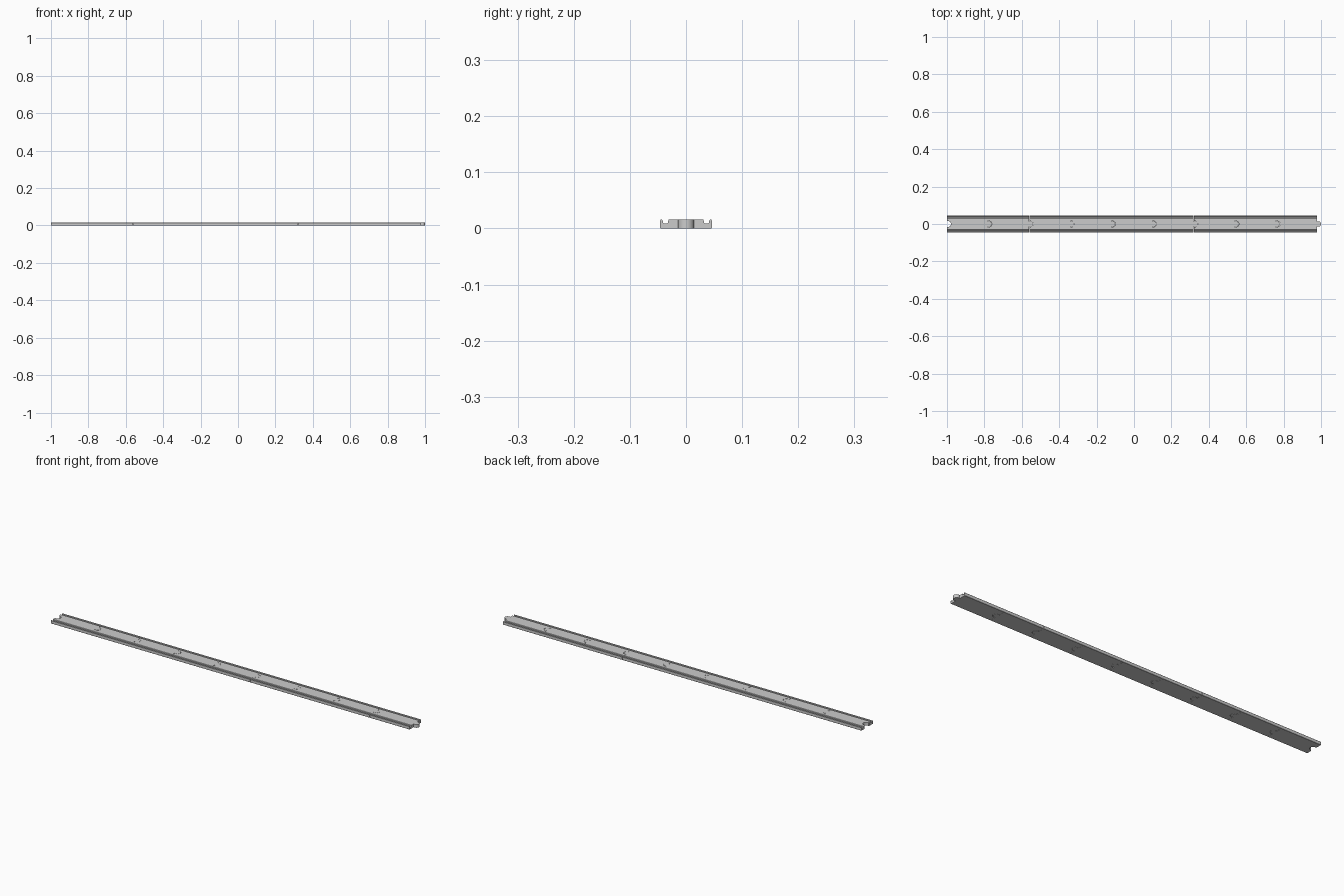
import bpy, bmesh, math

if "Cube" in bpy.data.objects:
    bpy.data.objects.remove(bpy.data.objects["Cube"])

PITCH = 0.22      # length of one track piece
COUNT = 9
H = 0.016
GAP = 0.0006


def prism(name, pts, to_3d, offset):
    """Extrude a closed 2D outline along an offset vector."""
    bm = bmesh.new()
    face = bm.faces.new([bm.verts.new(to_3d(a, b)) for a, b in pts])
    ext = bmesh.ops.extrude_face_region(bm, geom=[face])
    bmesh.ops.translate(bm, vec=offset,
                        verts=[v for v in ext["geom"] if isinstance(v, bmesh.types.BMVert)])
    bmesh.ops.recalc_face_normals(bm, faces=bm.faces)
    mesh = bpy.data.meshes.new(name)
    bm.to_mesh(mesh)
    bm.free()
    obj = bpy.data.objects.new(name, mesh)
    bpy.context.collection.objects.link(obj)
    return obj


def round_outline(cx, r, n=32):
    return [(cx + r * math.cos(2 * math.pi * i / n),
             r * math.sin(2 * math.pi * i / n)) for i in range(n)]


def plan(z):
    return lambda a, b: (a, b, z)


# Half cross-section with one wheel groove, mirrored to the other side
half = [(0.045, 0), (0.046, 0.001), (0.046, 0.0145), (0.0447, H), (0.0428, H),
        (0.0415, 0.0145), (0.0412, 0.0105), (0.0395, 0.0088), (0.0335, 0.0088),
        (0.0318, 0.0105), (0.0315, 0.015), (0.0305, H)]
profile = half + [(-y, z) for y, z in reversed(half)]
body = prism("track_piece", profile, lambda a, b: (0, a, b), (PITCH - GAP, 0, 0))

# Round socket with flared mouth at the near end, round peg at the far end
socket = prism("socket_cutter", round_outline(0.0055, 0.0155), plan(-0.01), (0, 0, 0.04))
mouth = prism("mouth_cutter", [(-0.01, -0.021), (0.0, -0.019), (0.004, -0.0145),
                               (0.004, 0.0145), (0.0, 0.019), (-0.01, 0.021)],
              plan(-0.01), (0, 0, 0.04))
peg = prism("peg_shape", round_outline(PITCH + 0.0055, 0.0145), plan(0), (0, 0, H))

for helper, op in ((socket, 'DIFFERENCE'), (mouth, 'DIFFERENCE'), (peg, 'UNION')):
    mod = body.modifiers.new(op.title(), 'BOOLEAN')
    mod.operation = op
    mod.object = helper
    mod.solver = 'EXACT'

# Bake one piece, then remove the helpers
bpy.context.view_layer.update()
mesh = bpy.data.meshes.new_from_object(
    body.evaluated_get(bpy.context.evaluated_depsgraph_get()))
for helper in (body, socket, mouth, peg):
    bpy.data.objects.remove(helper)

# Row of interlocking pieces
for i in range(COUNT):
    piece = bpy.data.objects.new(f"track_piece_{i + 1}", mesh)
    piece.location.x = -1 + i * PITCH
    bpy.context.collection.objects.link(piece)
    piece.select_set(True)
    bpy.context.view_layer.objects.active = piece
bpy.ops.object.shade_smooth_by_angle(angle=math.radians(30))
